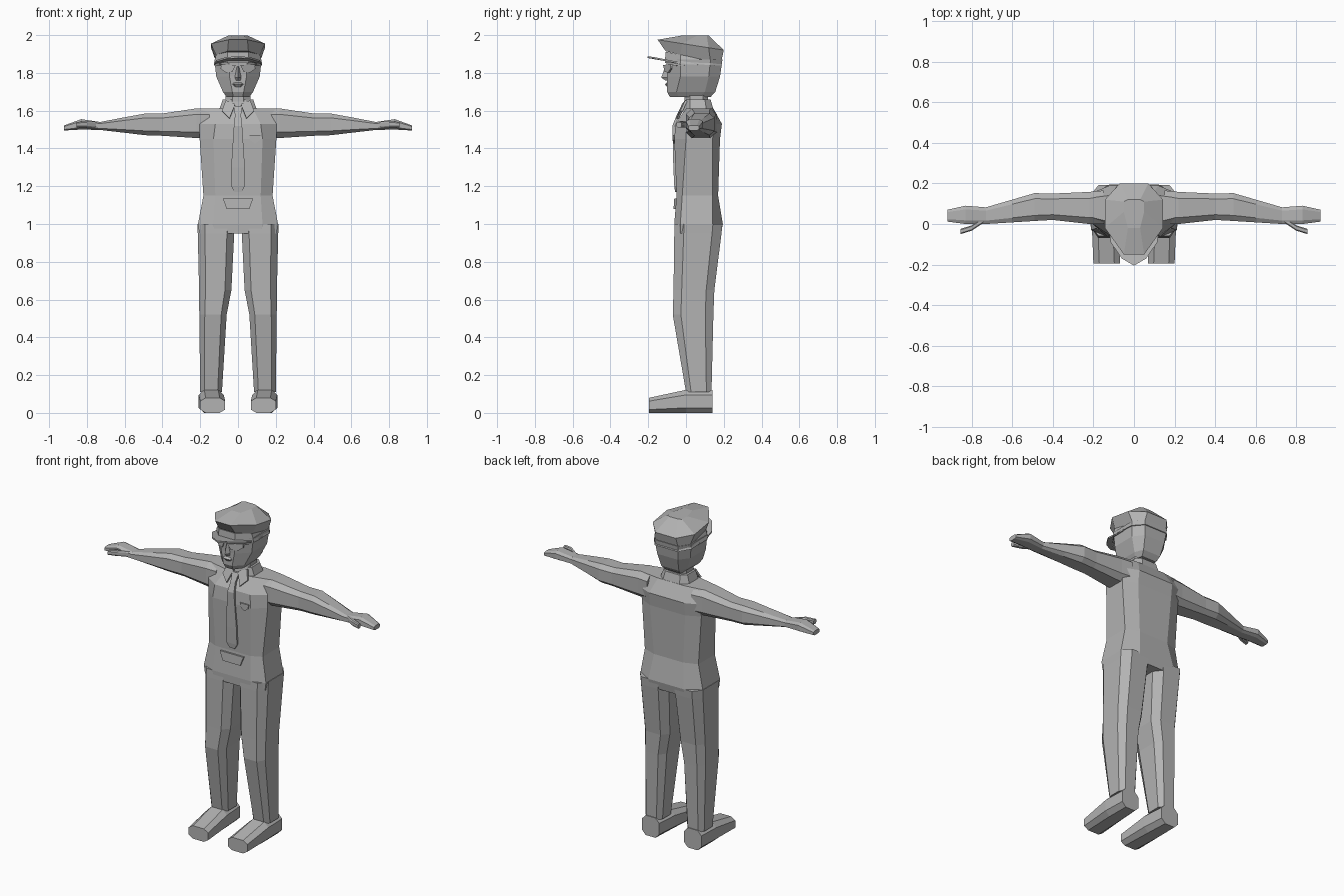
import bpy, bmesh

grey = bpy.data.materials.new("plain grey")
grey.diffuse_color = (0.45, 0.45, 0.45, 1)


def loft(name, rings, mirror=False):
    """Skin a row of rings, cap both ends, optionally mirror across x."""
    bm = bmesh.new()
    rows = [[bm.verts.new(p) for p in r] for r in rings]
    n = len(rows[0])
    for a, b in zip(rows, rows[1:]):
        for i in range(n):
            j = (i + 1) % n
            bm.faces.new((a[i], a[j], b[j], b[i]))
    bm.faces.new(rows[0][::-1])
    bm.faces.new(rows[-1])
    bmesh.ops.recalc_face_normals(bm, faces=bm.faces)
    mesh = bpy.data.meshes.new(name)
    bm.to_mesh(mesh)
    bm.free()
    mesh.materials.append(grey)
    ob = bpy.data.objects.new(name, mesh)
    bpy.context.collection.objects.link(ob)
    if mirror:
        ob.modifiers.new("mirror", 'MIRROR')
    return ob


def body_ring(z, fx, fy, sx, s0, s1, bx, by, tilt=0):
    """Left-right symmetric octagon: front corner, two side corners, back corner."""
    half = [(fx, fy), (sx, s0), (sx, s1), (bx, by)]
    pts = half + [(-x, y) for x, y in reversed(half)]
    return [(x, y, z + tilt * y) for x, y in pts]


def box_ring(a0, a1, b0, b1, c):
    """Rectangle with chamfered corners."""
    ca, cb = c * (a1 - a0), c * (b1 - b0)
    return [(a0 + ca, b0), (a1 - ca, b0), (a1, b0 + cb), (a1, b1 - cb),
            (a1 - ca, b1), (a0 + ca, b1), (a0, b1 - cb), (a0, b0 + cb)]


def plate(name, pts, depth, mirror=False):
    """Flat outline thickened by an offset."""
    back = [tuple(p[i] + depth[i] for i in range(3)) for p in pts]
    return loft(name, [pts, back], mirror)


# Torso with hips, waist and sloping shoulders
loft("torso", [body_ring(*r) for r in [
    (0.95, .12, -.06, .205, -.03, .14, .12, .185),
    (1.00, .13, -.062, .212, -.03, .14, .12, .195),
    (1.15, .12, -.05, .183, -.02, .14, .10, .17),
    (1.45, .13, -.062, .203, .0, .14, .12, .18),
    (1.53, .12, -.055, .203, .0, .155, .12, .19),
    (1.612, .08, .0, .2, .03, .13, .09, .145)]])

# Legs
loft("leg", [[(x, y, z) for x, y in box_ring(x0, x1, y0, y1, .2)]
             for z, x0, x1, y0, y1 in [
    (1.0, .012, .215, -.06, .193), (.95, .02, .213, -.062, .188),
    (.65, .035, .206, -.066, .15), (.52, .06, .205, -.07, .145),
    (.11, .085, .2, .0, .135)]], True)

# Shoes
loft("shoe", [[(x, y, z) for x, z in box_ring(x0, x1, 0, h, .22)]
              for y, x0, x1, h in [
    (-.195, .068, .2, .08), (-.0, .075, .208, .122), (.14, .085, .203, .122)]], True)

# Arms, wrists and hands
loft("arm", [[(x, y, z) for y, z in box_ring(y0, y1, z0, z1, .2)]
             for x, y0, y1, z0, z1 in [
    (.15, .0, .165, 1.455, 1.612), (.22, .0, .158, 1.455, 1.612),
    (.40, .02, .15, 1.467, 1.585), (.49, .015, .152, 1.47, 1.585),
    (.60, .008, .12, 1.483, 1.565), (.73, .0, .082, 1.498, 1.54),
    (.83, .0, .09, 1.50, 1.555), (.92, .012, .07, 1.495, 1.522)]], True)
loft("thumb", [[(x, y + d, z) for d, z in box_ring(-.013, .013, z0, z1, .2)]
               for x, y, z0, z1 in [
    (.74, .02, 1.51, 1.54), (.80, -.02, 1.512, 1.545), (.855, -.037, 1.512, 1.54)]], True)

# Neck and collar
loft("neck", [body_ring(*r) for r in [
    (1.58, .03, -.01, .07, .02, .09, .04, .12),
    (1.72, .03, -.005, .065, .02, .09, .04, .115)]])
loft("collar", [body_ring(*r) for r in [
    (1.59, .05, -.02, .105, .02, .11, .06, .15),
    (1.66, .04, -.005, .08, .02, .1, .05, .13)]])
plate("collar_flap", [(.015, -.022, 1.635), (.065, -.005, 1.655),
                      (.085, -.03, 1.60), (.045, -.05, 1.56)], (0, .012, -.004), True)

# Tie in three slopes: knot, blade and tip
loft("tie", [[(-w, y, z), (w, y, z), (w, y + .015, z), (-w, y + .015, z)]
             for z, w, y in [
    (1.625, .022, -.025), (1.575, .016, -.05), (1.52, .022, -.072),
    (1.30, .036, -.067), (1.20, .036, -.062), (1.17, .018, -.058)]])

# Chest badge and belt buckle
plate("badge", [(.06, -.068, 1.47), (.12, -.068, 1.47), (.115, -.068, 1.445),
                (.09, -.068, 1.425), (.065, -.068, 1.445)], (0, .009, 0))
plate("buckle", [(-.08, -.062, 1.135), (.08, -.062, 1.135),
                 (.06, -.066, 1.08), (-.06, -.066, 1.08)], (0, .015, 0))

# Head tapering to the jaw
loft("head", [body_ring(*r) for r in [
    (1.672, .025, -.085, .06, -.04, .08, .05, .13),
    (1.70, .03, -.1, .08, -.05, .1, .06, .155),
    (1.78, .045, -.1, .115, -.03, .12, .07, .18),
    (1.87, .05, -.105, .125, -.03, .13, .08, .193)]])
loft("nose", [[(-w, -.095, z), (0, y, z), (w, -.095, z)]
              for z, w, y in [(1.835, .01, -.11), (1.775, .02, -.131), (1.76, .016, -.11)]])
loft("mouth", [[(-w, -.09, z), (-w * .5, y, z), (w * .5, y, z), (w, -.09, z)]
               for z, w, y in [(1.75, .03, -.1), (1.74, .038, -.112), (1.725, .025, -.1)]])

# Sunglasses
plate("lens", [(.012, -.122, 1.842), (.09, -.082, 1.845), (.092, -.082, 1.822),
               (.065, -.095, 1.802), (.03, -.113, 1.805)], (0, .009, 0), True)
plate("glasses_arm", [(.09, -.08, 1.845), (.126, -.03, 1.85), (.128, .06, 1.85),
                      (.128, .06, 1.842), (.126, -.03, 1.84), (.09, -.08, 1.835)],
      (-.01, .005, 0), True)

# Peaked cap: band, flared crown and brim
loft("cap_band", [body_ring(*r) for r in [
    (1.848, .055, -.112, .128, -.03, .13, .08, .193, -.05),
    (1.89, .055, -.108, .116, -.03, .13, .08, .18, -.2)]])
loft("cap_crown", [body_ring(*r) for r in [
    (1.888, .055, -.108, .115, -.03, .13, .08, .183, -.25),
    (1.952, .05, -.15, .143, -.02, .12, .07, .2, -.157),
    (1.998, .03, -.02, .05, .06, .11, .03, .12)]])
rim = [(.127, .0, 1.85), (.115, -.09, 1.868), (.06, -.17, 1.884), (0, -.205, 1.888)]
plate("cap_brim", rim + [(-x, y, z) for x, y, z in rim[-2::-1]], (0, 0, -.009))
